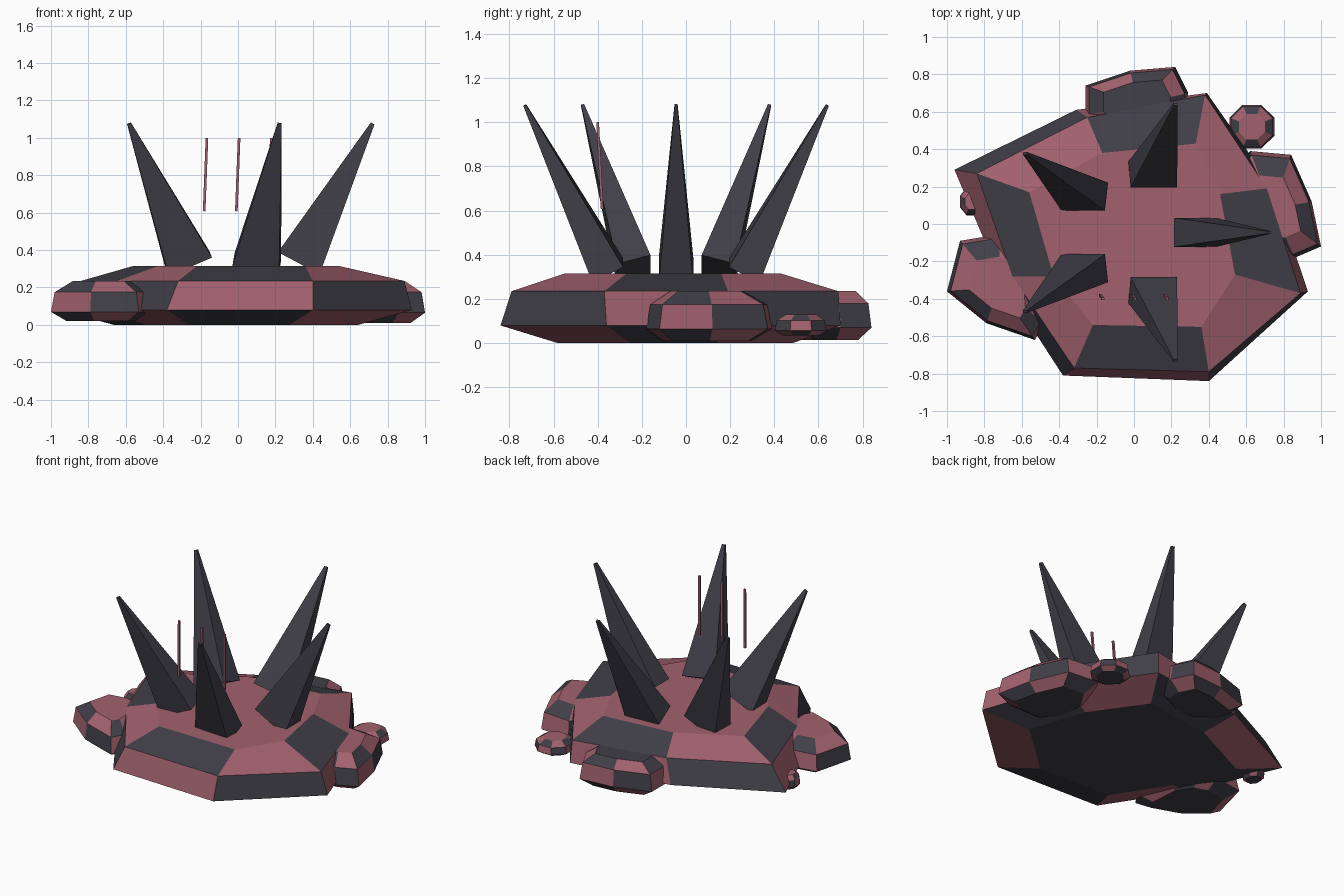
import bpy, bmesh, math
from mathutils import Vector

if "Cube" in bpy.data.objects:
    bpy.data.objects.remove(bpy.data.objects["Cube"])


def mat(name, col):
    m = bpy.data.materials.new(name)
    m.diffuse_color = (*col, 1)
    m.use_nodes = True
    m.node_tree.nodes["Principled BSDF"].inputs["Base Color"].default_value = m.diffuse_color
    return m


PINK = mat("rose_stone", (0.36, 0.12, 0.155))
DARK = mat("dark_stone", (0.052, 0.05, 0.065))


def finish(name, bm, mats):
    bmesh.ops.recalc_face_normals(bm, faces=bm.faces[:])
    me = bpy.data.meshes.new(name)
    bm.to_mesh(me)
    bm.free()
    for m in mats:
        me.materials.append(m)
    ob = bpy.data.objects.new(name, me)
    bpy.context.collection.objects.link(ob)


def stacked_rock(name, rings, heights, cap_dark=0):
    """Loft eight-sided rings, with the two stones alternating face by face."""
    bm = bmesh.new()
    vs = [[bm.verts.new((x, y, z)) for x, y in r] for r, z in zip(rings, heights)]
    n = len(rings[0])
    for j in range(len(rings) - 1):
        for i in range(n):
            k = (i + 1) % n
            f = bm.faces.new((vs[j][i], vs[j][k], vs[j + 1][k], vs[j + 1][i]))
            f.material_index = (i + j + 1) % 2
            if j == 0:
                f.material_index = i % 2
            elif j == 1:
                f.material_index = (i + 1) % 2
            else:
                f.material_index = i % 2
    bm.faces.new(vs[0][::-1]).material_index = 1
    bm.faces.new(vs[-1]).material_index = cap_dark
    finish(name, bm, (PINK, DARK))


def scaled(pts, c, s):
    return [(c[0] + (x - c[0]) * s, c[1] + (y - c[1]) * s) for x, y in pts]


def small_outline(c, rx, ry):
    return [(c[0] + rx * math.cos(math.radians(22.5 + 45 * i)),
             c[1] + ry * math.sin(math.radians(22.5 + 45 * i))) for i in range(8)]


def side_rock(name, pts, c, heights, cap_dark=0, top=0.58):
    rings = [scaled(pts, c, s) for s in (0.7, 1.0, 0.93, top)]
    stacked_rock(name, rings, heights, cap_dark)


# Main slab
outer = [(0.74, 0.2), (0.39, 0.70), (-0.31, 0.61), (-0.96, 0.29),
         (-0.71, -0.3), (-0.38, -0.81), (0.40, -0.84), (0.93, -0.36)]
upper = [(0.71, 0.19), (0.38, 0.69), (-0.25, 0.57), (-0.84, 0.27),
         (-0.65, -0.28), (-0.32, -0.77), (0.40, -0.79), (0.89, -0.37)]
top = [(0.46, 0.16), (0.33, 0.43), (-0.17, 0.38), (-0.56, 0.17),
       (-0.43, -0.28), (-0.22, -0.54), (0.36, -0.55), (0.54, -0.27)]
stacked_rock("slab", [scaled(outer, (0, 0), 0.69), outer, upper, top],
             (0, 0.08, 0.235, 0.315))

# Rocks around the edge
side_rock("right_rock", [(0.95, 0.12), (0.84, 0.37), (0.62, 0.39), (0.5, 0.2),
          (0.52, -0.05), (0.65, -0.19), (0.86, -0.18), (1.0, -0.12)],
          (0.74, 0.08), (0.01, 0.065, 0.175, 0.235))
side_rock("left_rock", [(-0.48, -0.53), (-0.5, -0.25), (-0.6, -0.1), (-0.72, -0.055),
          (-0.93, -0.09), (-1.0, -0.36), (-0.79, -0.53), (-0.53, -0.62)],
          (-0.72, -0.34), (0.02, 0.07, 0.175, 0.235))
side_rock("back_rock", [(0.29, 0.70), (0.22, 0.84), (-0.02, 0.82), (-0.26, 0.74),
          (-0.26, 0.58), (-0.1, 0.45), (0.1, 0.45), (0.28, 0.55)],
          (0.02, 0.64), (0.015, 0.07, 0.18, 0.235), 1, 0.65)
for name, c, rx, ry in (("small_back_rock", (0.63, 0.52), 0.13, 0.127),
                        ("small_left_rock", (-0.87, 0.12), 0.065, 0.08)):
    side_rock(name, small_outline(c, rx, ry), c, (0.035, 0.057, 0.102, 0.13))


def tapered(name, base, tip, hb, ht, m):
    """Four-sided taper from base to tip with rectangular ends."""
    base, tip = Vector(base), Vector(tip)
    z = (tip - base).normalized()
    x = Vector((0, 1, 0)).cross(z).normalized()
    y = z.cross(x)
    bm = bmesh.new()
    corners = ((-1, -1), (1, -1), (1, 1), (-1, 1))
    lo, hi = [[bm.verts.new(p + x * a * h[0] + y * b * h[1]) for a, b in corners]
              for p, h in ((base, hb), (tip, ht))]
    for i in range(4):
        k = (i + 1) % 4
        bm.faces.new((lo[i], lo[k], hi[k], hi[i]))
    bm.faces.new(lo[::-1])
    bm.faces.new(hi)
    finish(name, bm, (m,))


# Ring of five leaning spikes
for i in range(5):
    a = math.tau * i / 5
    c, s = math.cos(a), math.sin(a)
    tapered(f"spike_{i + 1}", (0.325 * c, 0.325 * s - 0.045, 0.33),
            (0.72 * c, 0.72 * s - 0.045, 1.077), (0.126, 0.078), (0.011, 0.007), DARK)

# Thin floating needles
for i, x in enumerate((-0.172, 0, 0.172)):
    tapered(f"needle_{i + 1}", (x - 0.009, -0.38, 0.608), (x + 0.006, -0.4, 1.0),
            (0.007, 0.006), (0.007, 0.006), PINK)
